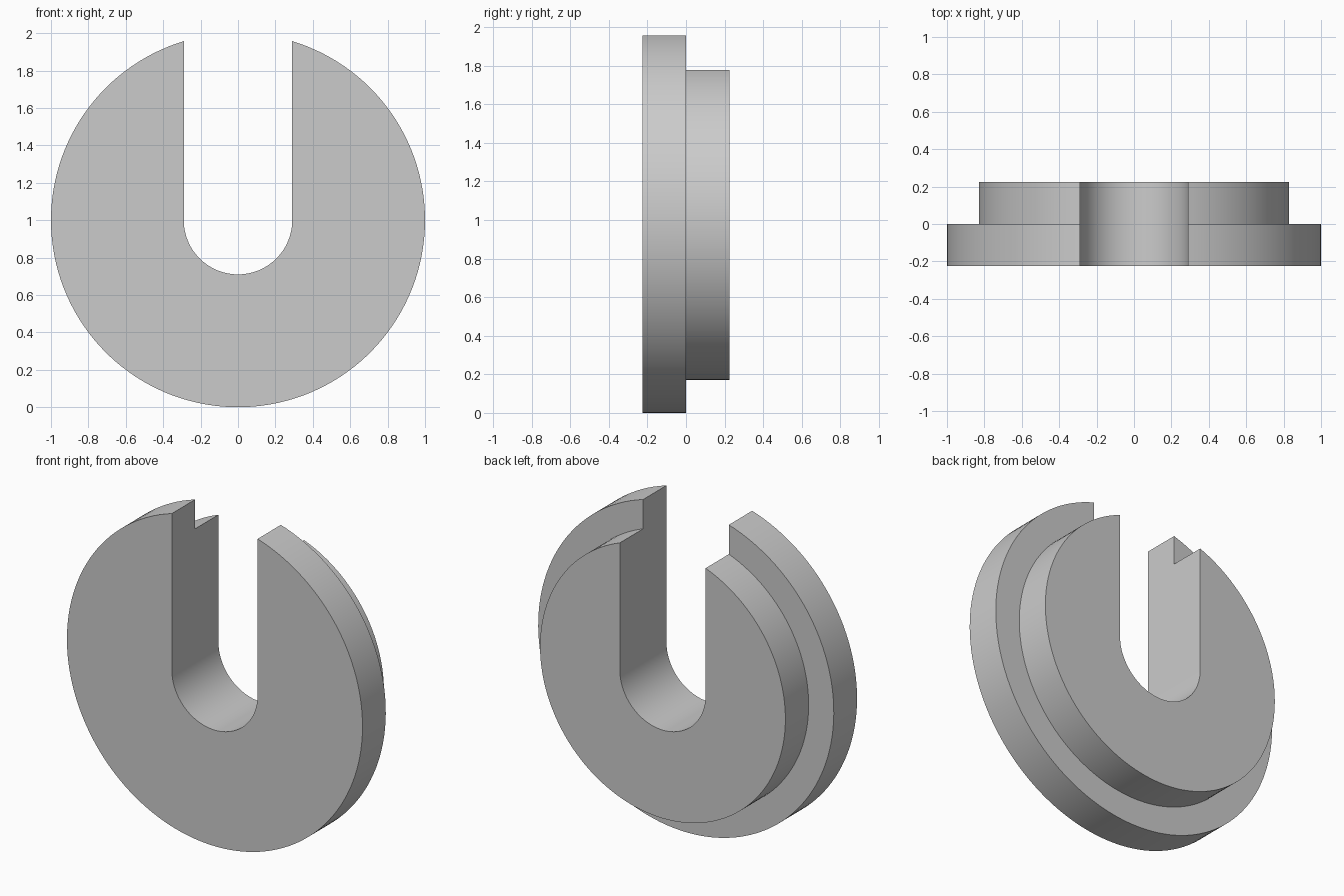
import bpy, bmesh, math

cube = bpy.data.objects.get("Cube")
if cube:
    bpy.data.objects.remove(cube, do_unlink=True)

FLANGE_R, HUB_R, SLOT_R = 1.0, 0.83, 0.29
HALF_DEPTH, CENTRE_Z = 0.225, 1.0
STEPS, SLOT_STEPS = 128, 48

grey = bpy.data.materials.new("plain_grey")
grey.use_nodes = True
grey.diffuse_color = (0.6, 0.6, 0.6, 1)
grey.node_tree.nodes["Principled BSDF"].inputs["Base Color"].default_value = (0.6, 0.6, 0.6, 1)

bm = bmesh.new()


def arc(radius, y, start, end, steps):
    """Row of vertices along an arc in the upright plane."""
    angles = [start + (end - start) * i / steps for i in range(steps + 1)]
    return [bm.verts.new((radius * math.cos(a), y, CENTRE_Z + radius * math.sin(a)))
            for a in angles]


def open_ring(radius, y):
    """Outer rim from the right slot edge, round the bottom, to the left edge."""
    tip = math.acos(SLOT_R / radius)
    return arc(radius, y, tip, -math.pi - tip, STEPS)


def bridge(a, b):
    for i in range(len(a) - 1):
        bm.faces.new((a[i], a[i + 1], b[i + 1], b[i]))


# Stepped outside: flange rim, shoulder, hub rim
rings = [open_ring(FLANGE_R, -HALF_DEPTH), open_ring(FLANGE_R, 0),
         open_ring(HUB_R, 0), open_ring(HUB_R, HALF_DEPTH)]
for a, b in zip(rings, rings[1:]):
    bridge(a, b)

# Rounded bottom of the slot
slot_front, slot_back = [arc(SLOT_R, y, 0, -math.pi, SLOT_STEPS)
                         for y in (-HALF_DEPTH, HALF_DEPTH)]
bridge(slot_front, slot_back)

# Straight slot walls
for end in (0, -1):
    bm.faces.new([r[end] for r in rings] + [slot_back[end], slot_front[end]])

# Front and back faces
bm.faces.new(rings[0] + slot_front[::-1])
bm.faces.new(rings[-1] + slot_back[::-1])
bmesh.ops.recalc_face_normals(bm, faces=bm.faces)

mesh = bpy.data.meshes.new("slotted_washer")
bm.to_mesh(mesh)
bm.free()
mesh.materials.append(grey)
washer = bpy.data.objects.new("slotted_washer", mesh)
bpy.context.collection.objects.link(washer)

# Smooth rims with crisp edges
bpy.ops.object.select_all(action="DESELECT")
washer.select_set(True)
bpy.context.view_layer.objects.active = washer
bpy.ops.object.shade_smooth_by_angle(angle=math.radians(30))
